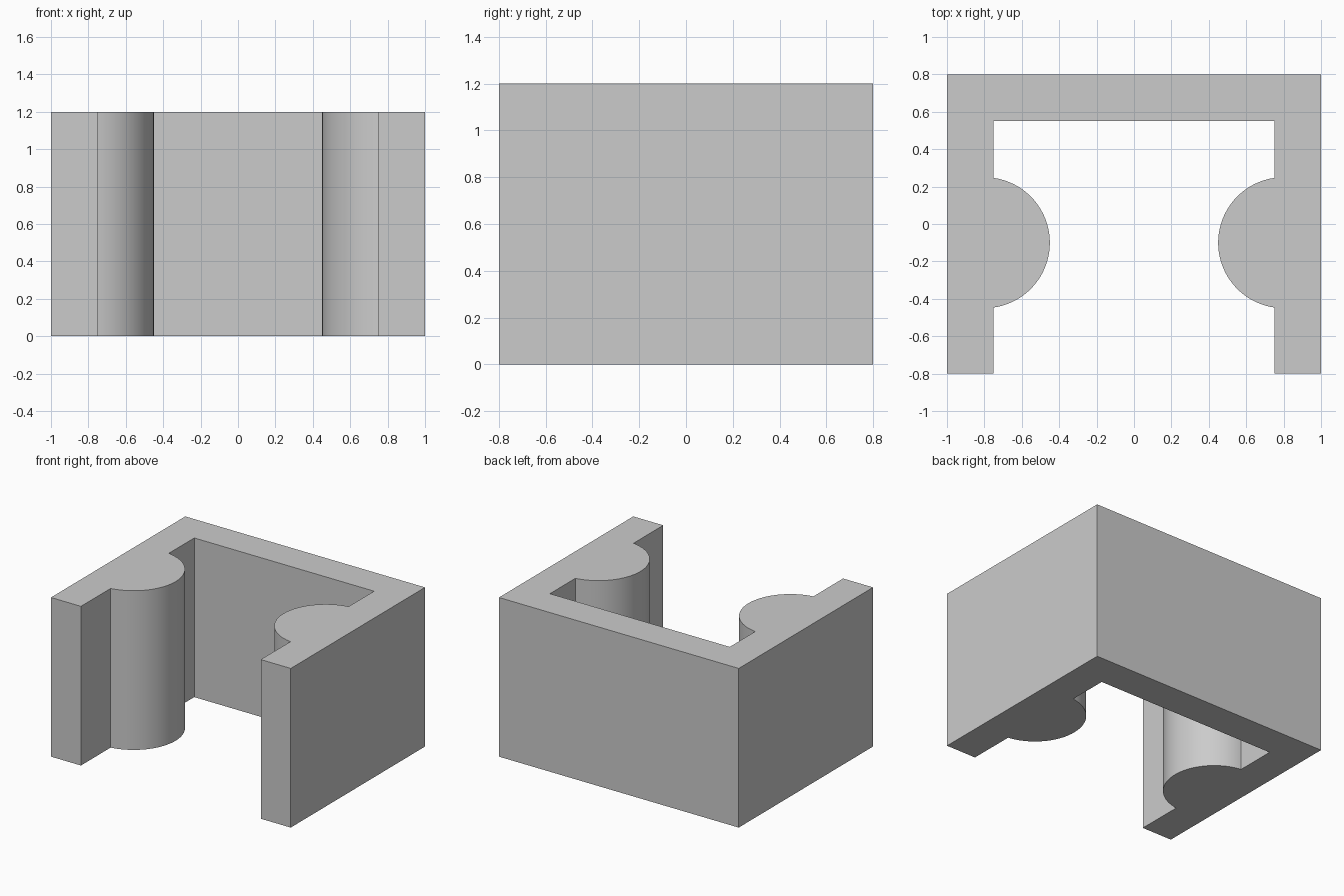
import bpy, bmesh, math

if "Cube" in bpy.data.objects:
    bpy.data.objects.remove(bpy.data.objects["Cube"])

HEIGHT = 1.2
WALL_X, BACK_Y = 0.75, 0.55            # inner faces of the walls
CX, CY, R = 0.80, -0.10, 0.35          # round column on each side wall
SEGMENTS = 48

# Right half of the plan outline, from the back inner corner round the column to the outside
a = math.acos((CX - WALL_X) / R)
arc = [(CX - R * math.cos(t), CY + R * math.sin(t))
       for t in (a - 2 * a * i / SEGMENTS for i in range(SEGMENTS + 1))]
right = [(WALL_X, BACK_Y)] + arc + [(WALL_X, -0.8), (1, -0.8), (1, 0.8)]
outline = right + [(-x, y) for x, y in reversed(right)]

# Extrude the outline into one solid
bm = bmesh.new()
base = bm.faces.new([bm.verts.new((x, y, 0)) for x, y in outline])
top = bmesh.ops.extrude_face_region(bm, geom=[base], use_keep_orig=True)["geom"]
bmesh.ops.translate(bm, vec=(0, 0, HEIGHT),
                    verts=[g for g in top if isinstance(g, bmesh.types.BMVert)])
bmesh.ops.recalc_face_normals(bm, faces=bm.faces)
mesh = bpy.data.meshes.new("bracket_with_columns")
bm.to_mesh(mesh)
bm.free()

bracket = bpy.data.objects.new("bracket_with_columns", mesh)
bpy.context.collection.objects.link(bracket)
bpy.context.view_layer.objects.active = bracket
bracket.select_set(True)
bpy.ops.object.shade_smooth_by_angle(angle=math.radians(30))
